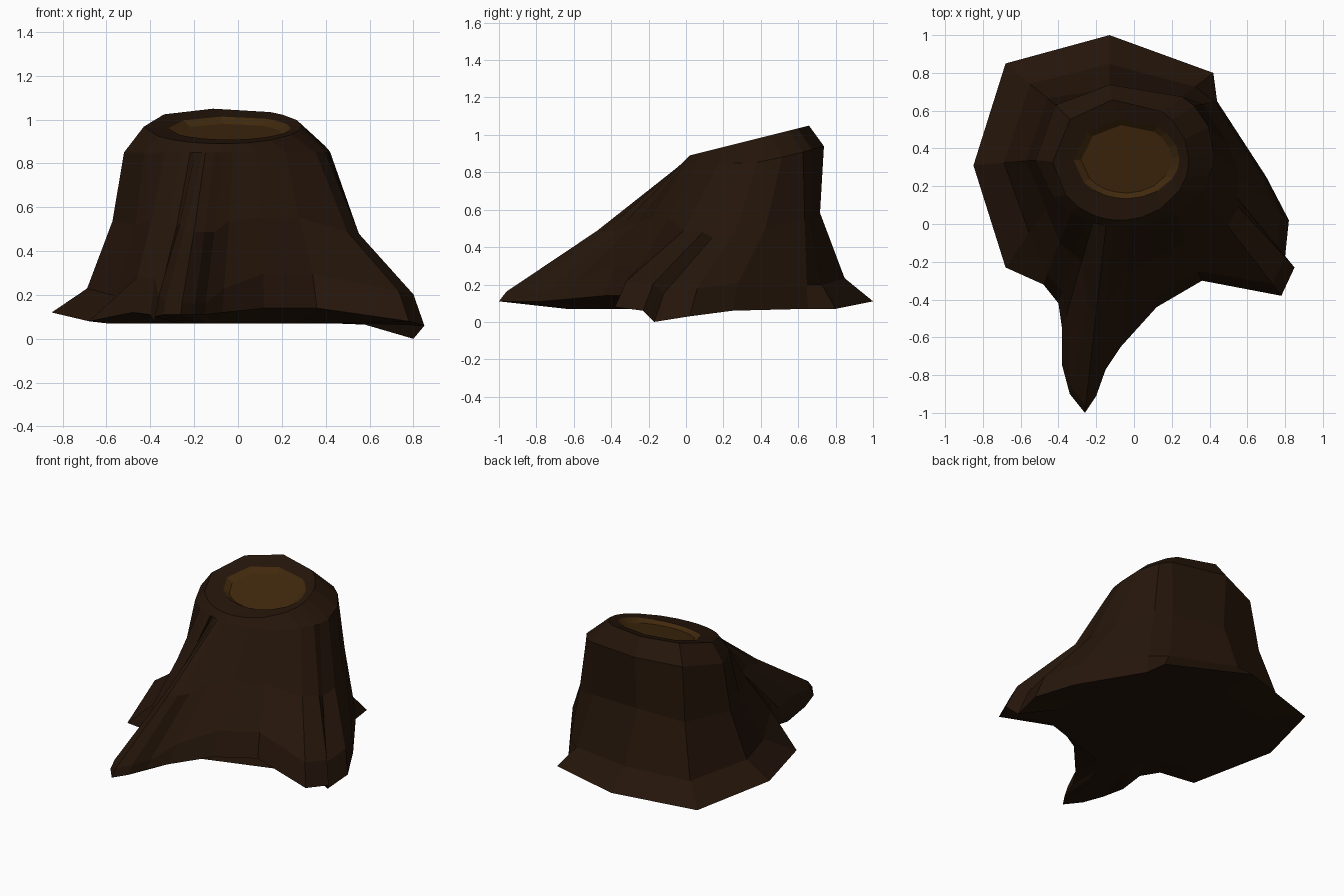
import bpy, bmesh
from math import sin, cos, radians, copysign

if "Cube" in bpy.data.objects:
    bpy.data.objects.remove(bpy.data.objects["Cube"])

# How each kind of column climbs from base to shoulder: (horizontal share, height share)
CLIMB = {
    "back": [(0.58, 0.15), (1.08, 0.57)],
    "flare": [(0.49, 0.15), (0.84, 0.57)],
    "ridge": [(0.04, 0.07), (0.53, 0.51)],
    "side": [(0.12, 0.15), (0.62, 0.57)],
    "valley": [(0.14, 0.22), (0.58, 0.58)],
    "root": [(0.11, 0.18), (0.66, 0.53)],
}

# Columns around the trunk: base point, angle at the shoulder, kind
COLUMNS = [
    (-0.26, -1.00, 0.11, -103, "ridge"),
    (-0.20, -0.91, 0.11, -98, "ridge"),
    (-0.15, -0.77, 0.11, -93, "ridge"),
    (-0.07, -0.65, 0.12, -86, "side"),
    (0.12, -0.44, 0.14, -72, "valley"),
    (0.36, -0.30, 0.14, -54, "valley"),
    (0.78, -0.38, 0.08, -30, "root"),
    (0.85, -0.23, 0.06, -17, "root"),
    (0.80, -0.17, 0.00, -10, "root"),
    (0.82, 0.02, 0.03, 2, "root"),
    (0.70, 0.25, 0.06, 20, "root"),
    (0.44, 0.65, 0.07, 41, "side"),
    (0.42, 0.80, 0.07, 53, "back"),
    (-0.13, 1.00, 0.11, 97, "back"),
    (-0.68, 0.85, 0.08, 138, "flare"),
    (-0.85, 0.31, 0.12, 182, "flare"),
    (-0.68, -0.23, 0.08, 216, "flare"),
    (-0.48, -0.32, 0.12, 232, "valley"),
    (-0.40, -0.42, 0.11, 243, "valley"),
    (-0.38, -0.56, 0.07, 248, "side"),
    (-0.38, -0.75, 0.10, 251, "side"),
    (-0.34, -0.90, 0.11, 255, "ridge"),
]


def oval(angle, cx, cy, rx, ry, power=1.0):
    c, s = cos(radians(angle)), sin(radians(angle))
    return (cx + rx * copysign(abs(c) ** power, c),
            cy + ry * copysign(abs(s) ** power, s))


def material(name, color):
    mat = bpy.data.materials.new(name)
    mat.diffuse_color = color
    mat.use_nodes = True
    mat.node_tree.nodes["Principled BSDF"].inputs["Base Color"].default_value = mat.diffuse_color
    return mat


def make_object(name, bm, mat):
    bmesh.ops.recalc_face_normals(bm, faces=bm.faces)
    mesh = bpy.data.meshes.new(name)
    bm.to_mesh(mesh)
    bm.free()
    mesh.materials.append(mat)
    obj = bpy.data.objects.new(name, mesh)
    bpy.context.collection.objects.link(obj)


def loft(bm, rings):
    loops = [[bm.verts.new(p) for p in ring] for ring in rings]
    n = len(loops[0])
    for a, b in zip(loops, loops[1:]):
        for i in range(n):
            j = (i + 1) % n
            bm.faces.new((a[i], a[j], b[j], b[i]))
    return loops


def cut_height(y):
    return 0.89 + 0.25 * (y - 0.02)


# Bark: underside, spreading roots, trunk and sloping cut rim
rings = [[] for _ in range(7)]
for bx, by, bz, angle, kind in COLUMNS:
    power = 0.85 if angle > 0 and angle < 190 else 1.05
    sx, sy = oval(angle, -0.05, 0.36, 0.47, 0.38, power)
    sz = 0.85 + 0.09 * max(0, sin(radians(angle)))
    rings[0].append((bx * 0.7, by + (0.2 - by) * 0.3, 0.07))
    rings[1].append((bx, by, bz))
    for ring, (h, v) in zip(rings[2:4], CLIMB[kind]):
        ring.append((bx + (sx - bx) * h, by + (sy - by) * h, bz + (sz - bz) * v))
    rings[4].append((sx, sy, sz))
    x, y = oval(angle, -0.07, 0.34, 0.36, 0.32)
    rings[5].append((x, y, cut_height(y)))
    x, y = oval(angle, -0.04, 0.345, 0.28, 0.21)
    rings[6].append((x, y, cut_height(y) - 0.01))
bm = bmesh.new()
loops = loft(bm, rings)
bottom = bm.faces.new(loops[0])
bmesh.ops.triangulate(bm, faces=[bottom])
make_object("stump_bark", bm, material("bark", (0.018, 0.0075, 0.003, 1)))

# Heartwood: shallow dished cut face inside the rim
dish = []
for rx, ry, drop in ((0.28, 0.21, 0.01), (0.24, 0.18, 0.035)):
    pts = [oval(c[3], -0.04, 0.345, rx, ry) for c in COLUMNS]
    dish.append([(x, y, cut_height(y) - drop) for x, y in pts])
bm = bmesh.new()
loops = loft(bm, dish)
bm.faces.new(loops[-1])
make_object("heartwood", bm, material("wood", (0.052, 0.022, 0.004, 1)))
